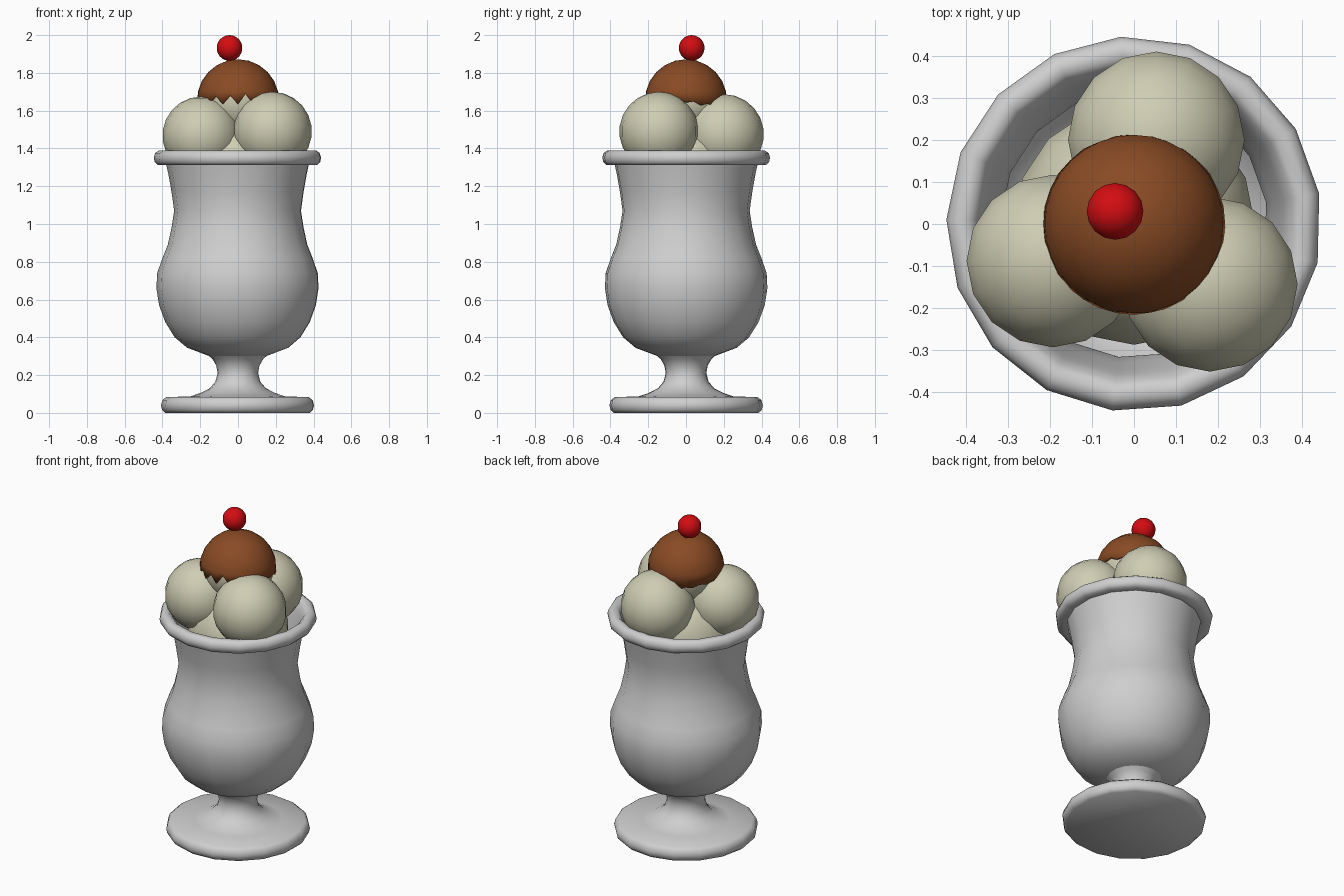
import bpy, bmesh, math, random

cube = bpy.data.objects.get("Cube")
if cube:
    bpy.data.objects.remove(cube, do_unlink=True)
random.seed(4)


def material(name, rgb):
    m = bpy.data.materials.new(name)
    m.use_nodes = True
    m.diffuse_color = (*rgb, 1)
    m.node_tree.nodes["Principled BSDF"].inputs["Base Color"].default_value = (*rgb, 1)
    return m


GLASS = material("pale grey glass", (0.62, 0.62, 0.62))
CREAM = material("vanilla cream", (0.62, 0.61, 0.45))
SAUCE = material("chocolate sauce", (0.25, 0.07, 0.018))
RED = material("cherry red", (0.65, 0.004, 0.006))


def finish(name, bm, mat, angle=50):
    bmesh.ops.recalc_face_normals(bm, faces=bm.faces)
    mesh = bpy.data.meshes.new(name)
    bm.to_mesh(mesh)
    bm.free()
    mesh.materials.append(mat)
    ob = bpy.data.objects.new(name, mesh)
    bpy.context.collection.objects.link(ob)
    bpy.ops.object.select_all(action="DESELECT")
    ob.select_set(True)
    bpy.context.view_layer.objects.active = ob
    bpy.ops.object.shade_smooth_by_angle(angle=math.radians(angle))
    return ob


def lathe(name, profile, mat, sides=17, start=94):
    """Spin (radius, height) points round z and cap both ends."""
    bm = bmesh.new()
    rings = []
    for r, z in profile:
        angles = [math.radians(start) + math.tau * i / sides for i in range(sides)]
        rings.append([bm.verts.new((r * math.cos(a), r * math.sin(a), z)) for a in angles])
    for low, high in zip(rings, rings[1:]):
        for i in range(sides):
            j = (i + 1) % sides
            bm.faces.new((low[i], low[j], high[j], high[i]))
    bm.faces.new(rings[0])
    bm.faces.new(rings[-1])
    return finish(name, bm, mat)


def ball(name, centre, radius, mat, sides=16, rings=11):
    bm = bmesh.new()
    bmesh.ops.create_uvsphere(bm, u_segments=sides, v_segments=rings, radius=radius)
    ob = finish(name, bm, mat)
    ob.location = centre
    return ob


# Foot with rounded edge, flowing into the stem
lathe("foot_and_stem", [
    (0.385, 0), (0.402, 0.015), (0.408, 0.04), (0.40, 0.068), (0.38, 0.083),
    (0.25, 0.088), (0.20, 0.105), (0.15, 0.13), (0.12, 0.165), (0.108, 0.21),
    (0.115, 0.25), (0.135, 0.285), (0.17, 0.315)], GLASS)

# Tulip bowl: outer wall, rolled rim, then inner wall down to the floor
outer = [(0.15, 0.30), (0.27, 0.345), (0.335, 0.40), (0.385, 0.48), (0.418, 0.57),
         (0.432, 0.66), (0.428, 0.74), (0.40, 0.82), (0.372, 0.89), (0.352, 0.98),
         (0.338, 1.07), (0.352, 1.17), (0.368, 1.26), (0.38, 1.315)]
rim = [(0.425, 1.312), (0.441, 1.328), (0.446, 1.352), (0.438, 1.376), (0.42, 1.388),
       (0.395, 1.388), (0.376, 1.37)]
inner = [(r - 0.02, z + 0.01) for r, z in reversed(outer)]
lathe("bowl", outer + rim + inner, GLASS)

# Scoops
ball("scoop_right", (-0.193, -0.088, 1.468), 0.207, CREAM)
ball("scoop_left", (0.181, -0.143, 1.49), 0.21, CREAM)
ball("scoop_back", (0.053, 0.2, 1.475), 0.212, CREAM)
ball("scoop_bottom", (0, 0, 1.26), 0.29, CREAM)
ball("scoop_top", (0, 0, 1.655), 0.203, CREAM)

# Sauce cap with a dripping edge, ragged in front and lower at the back
bm = bmesh.new()
COLS, ROWS, R = 32, 6, 0.217
columns = []
top = bm.verts.new((0, 0, R))
for c in range(COLS):
    a = math.tau * c / COLS
    front = max(0, -math.sin(a))
    end = 1.64 + 0.15 * max(0, math.sin(a)) + random.uniform(-0.03, 0.03)
    if c % 2:
        end -= 0.05 + 0.16 * front
    column = []
    for k in range(1, ROWS + 1):
        t = 1.35 * k / (ROWS - 1) if k < ROWS else end
        column.append(bm.verts.new((R * math.sin(t) * math.cos(a),
                                    R * math.sin(t) * math.sin(a), R * math.cos(t))))
    columns.append(column)
for left, right in zip(columns, columns[1:] + columns[:1]):
    bm.faces.new((top, left[0], right[0]))
    for k in range(ROWS - 1):
        bm.faces.new((left[k], left[k + 1], right[k + 1], right[k]))
cap = finish("sauce_cap", bm, SAUCE)
cap.location = (0, 0, 1.655)
shell = cap.modifiers.new("thickness", "SOLIDIFY")
shell.thickness = 0.012

# Cherry
ball("cherry", (-0.045, 0.03, 1.932), 0.068, RED)
